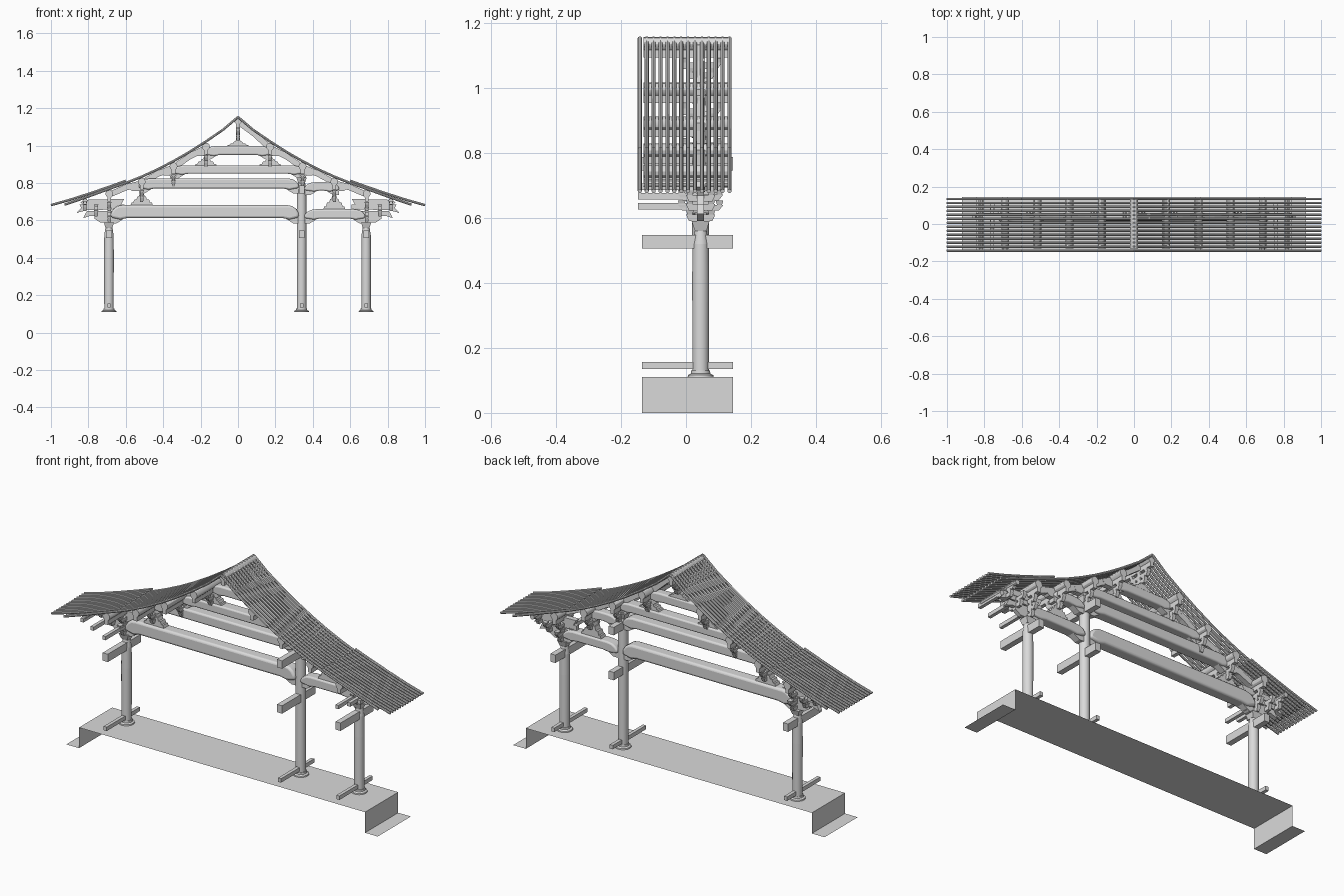
import bpy, bmesh
from mathutils import Vector

cube = bpy.data.objects.get("Cube")
if cube:
    bpy.data.objects.remove(cube, do_unlink=True)

grey = bpy.data.materials.new("plain grey")
grey.use_nodes = True
grey.diffuse_color = (0.7, 0.7, 0.7, 1)
grey.node_tree.nodes["Principled BSDF"].inputs["Base Color"].default_value = (0.7, 0.7, 0.7, 1)

YC = 0.045                  # centre plane of the frame
Y0, Y1 = -0.135, 0.145      # ends of the bay


def finish(name, bm, bevel=0, smooth=False):
    bmesh.ops.recalc_face_normals(bm, faces=bm.faces)
    mesh = bpy.data.meshes.new(name)
    bm.to_mesh(mesh)
    bm.free()
    ob = bpy.data.objects.new(name, mesh)
    bpy.context.collection.objects.link(ob)
    mesh.materials.append(grey)
    if bevel:
        mod = ob.modifiers.new("soft edges", "BEVEL")
        mod.width, mod.segments, mod.limit_method = bevel, 3, "ANGLE"
    if smooth:
        bpy.ops.object.select_all(action="DESELECT")
        ob.select_set(True)
        bpy.context.view_layer.objects.active = ob
        bpy.ops.object.shade_smooth_by_angle()
    return ob


def prism(name, pts, y0, y1, bevel=0):
    """Extrude an x-z outline along y."""
    bm = bmesh.new()
    face = bm.faces.new([bm.verts.new((x, y0, z)) for x, z in pts])
    out = bmesh.ops.extrude_face_region(bm, geom=[face])["geom"]
    for v in out:
        if isinstance(v, bmesh.types.BMVert):
            v.co.y = y1
    return finish(name, bm, bevel, bevel > 0)


def box(name, x0, x1, y0, y1, z0, z1, taper=1.0):
    """Box whose underside can be narrowed, as on a bearing block."""
    bm = bmesh.new()
    bmesh.ops.create_cube(bm, size=1)
    for v in bm.verts:
        k = taper if v.co.z < 0 else 1
        v.co = Vector(((x0 + x1) / 2 + v.co.x * k * (x1 - x0),
                       (y0 + y1) / 2 + v.co.y * k * (y1 - y0),
                       z0 if v.co.z < 0 else z1))
    return finish(name, bm)


def block(x, y, z, w=0.03, h=0.018):
    box("bearing_block", x - w / 2, x + w / 2, y - w / 2, y + w / 2, z, z + h, 0.65)


def lathe(name, x, y, rings, n=24):
    """Turned part from (radius, z) rings."""
    bm = bmesh.new()
    for (r0, z0), (r1, z1) in zip(rings, rings[1:]):
        geo = bmesh.ops.create_cone(bm, cap_ends=True, segments=n, radius1=r0, radius2=r1, depth=z1 - z0)
        bmesh.ops.translate(bm, verts=geo["verts"], vec=(x, y, (z0 + z1) / 2))
    return finish(name, bm, 0, True)


def rod(name, points, radius, res=2):
    """Round rod along a path, turned into a mesh."""
    curve = bpy.data.curves.new(name, "CURVE")
    curve.dimensions = "3D"
    curve.bevel_depth, curve.bevel_resolution, curve.use_fill_caps = radius, res, True
    sp = curve.splines.new("POLY")
    sp.points.add(len(points) - 1)
    for p, co in zip(sp.points, points):
        p.co = (*co, 1)
    curve.materials.append(grey)
    ob = bpy.data.objects.new(name, curve)
    bpy.context.collection.objects.link(ob)
    bpy.ops.object.select_all(action="DESELECT")
    ob.select_set(True)
    bpy.context.view_layer.objects.active = ob
    bpy.ops.object.convert(target="MESH")
    bpy.ops.object.shade_smooth_by_angle()
    return bpy.context.object


def moon_beam(name, x0, x1, z0, z1, w=0.06):
    """Cambered beam with rounded shoulders and small brackets under the ends."""
    h = z1 - z0
    half = [(0, z0 + h * .15), (0, z0 + h * .45), (.015, z0 + h * .75), (.035, z1 - h * .07), (.06, z1)]
    under = [(.085, z0 + h * .1), (.05, z0)]
    left = [(x0 + d, z) for d, z in under + half]
    right = [(x1 - d, z) for d, z in reversed(under + half)]
    prism(name, left + right, YC - w / 2, YC + w / 2, 0.012)
    for x, s in ((x0, 1), (x1, -1)):
        prism("end_bracket", [(x, z0 + .01), (x, z0 - .02), (x + s * .03, z0 - .02),
                              (x + s * .05, z0 - .008), (x + s * .075, z0 + .008)], YC - .018, YC + .018)


def cross_arm(x, z, half, h=0.02, w=0.02):
    """Bracket arm along y with a bearing block on each end."""
    box("cross_arm", x - w / 2, x + w / 2, YC - half, YC + half, z, z + h, 0.8)
    for y in (YC - half + .012, YC, YC + half - .012):
        block(x, y, z + h, 0.024, 0.014)


def stepped_saddle(x, z0, z1):
    """Symmetric stepped seat standing on a beam."""
    h = (z1 - z0) / 4
    right = []
    for i, w in enumerate((.06, .045, .028, .016)):
        right += [(x + w, z0 + i * h), (x + w - .006, z0 + (i + 1) * h)]
    left = [(2 * x - px, pz) for px, pz in reversed(right)]
    prism("stepped_saddle", right + left, YC - .02, YC + .02)


# Ground strip: a raised sheet with dropped, outturned ends
bm = bmesh.new()
path = [(-.92, 0), (-.845, 0), (-.845, .11), (.845, .11), (.845, 0), (.92, 0)]
rows = [[bm.verts.new((x, y, z)) for y in (Y0, Y1)] for x, z in path]
for a, b in zip(rows, rows[1:]):
    bm.faces.new((a[0], b[0], b[1], a[1]))
strip = finish("ground_strip", bm)
if strip.data.polygons[2].normal.z < 0:
    strip.data.flip_normals()

# Columns with bases and tie beams
for x, top in ((-.69, .56), (.34, .80), (.685, .56)):
    lathe("column", x, YC, [(.025, .125), (.026, top - .15), (.025, top - .04), (.019, top)])
    lathe("column_base", x, YC, [(.040, .11), (.039, .116), (.030, .121), (.029, .13)])
    box("upper_tie", x - .015, x + .015, Y0, Y1, .505, .547)
    box("floor_tie", x - .009, x + .009, Y0, Y1, .135, .156)
    block(x, YC, top, .055, .03)
box("high_tie", .325, .355, Y0, Y1, .745, .787)

# Cambered beams
moon_beam("main_beam", -.68, .325, .605, .682, .065)
moon_beam("second_beam", -.53, .325, .765, .825)
moon_beam("third_beam", -.35, .35, .845, .895)
moon_beam("top_beam", -.18, .18, .945, .998, .05)
moon_beam("side_beam", .355, .68, .605, .66)
moon_beam("upper_side_beam", .355, .54, .755, .805, .05)

# Round purlins with seats and their crosswise brackets
purlins = [(0, 1.135), (.172, .995), (.345, .89), (.515, .807), (.688, .742)]
for i, (px, z) in enumerate(purlins):
    for s in ((1, -1) if px else (1,)):
        x = s * px
        rod("purlin", [(x, -.13, z), (x, .13, z)], .021, 4)
        box("purlin_rail", x - .01, x + .01, -.13, .13, z - .042, z - .016)
        cross_arm(x, z - .078, .065)
        cross_arm(x, z - .108, .045)
        if 0 < i < 4:        # beam tails under the purlins
            prism("beam_tail", [(x - s * .03, z - .05), (x + s * .05, z - .05), (x + s * .07, z - .035),
                                (x + s * .06, z - .018), (x - s * .03, z - .014)], YC - .015, YC + .015)
        if i < 4:            # sloping brace down to the next purlin
            qx, qz = purlins[i + 1]
            mx, mz = (px + qx) / 2, (z + qz) / 2 + .004
            brace = [(px + .01, z + .005), (mx, mz + .014), (qx, qz + .012),
                     (qx - .02, qz - .012), (mx - .01, mz - .016), (px + .005, z - .03)]
            prism("sloping_brace", [(s * bx, bz) for bx, bz in brace], YC - .014, YC + .014)

# King post and stepped saddles
box("king_post", -.011, .011, YC - .011, YC + .011, .99, 1.10)
stepped_saddle(0, .995, 1.03)
for x in (-.172, .172):
    stepped_saddle(x, .89, .94)
stepped_saddle(-.515, .68, .745)
stepped_saddle(.515, .655, .735)
for x in (-.345, .345):
    block(x, YC, .822, .045, .025)

# Eave bracket sets
for s in (-1, 1):
    c = .688

    def arm(name, pts, w=.011):
        prism(name, [(s * x, z) for x, z in pts], YC - w, YC + w)

    arm("first_arm", [(c - .06, .625), (c - .05, .59), (c + .05, .59), (c + .08, .61), (c + .08, .625)])
    arm("second_arm", [(c - .085, .65), (c - .07, .625), (c + .10, .625), (c + .14, .612), (c + .12, .65)])
    arm("beaked_arm", [(c - .08, .685), (c - .08, .66), (c + .12, .655), (c + .175, .64),
                       (c + .15, .668), (c + .16, .685)])
    arm("eave_arm", [(c - .08, .715), (c - .06, .68), (c + .13, .68), (c + .155, .695), (c + .14, .71)], .014)
    for x, z in ((c, .59), (c + .07, .622), (c + .13, .65)):
        cross_arm(s * x, z, .045)
        cross_arm(s * x, z + .032, .07, .018)
        # long rails running forward from the bracket set
        box("eave_rail", s * x - .009, s * x + .009, -.148, YC, z + .035, z + .055)
    for x, z in ((c + .07, .645), (c + .13, .67), (c - .05, .645)):
        block(s * x, YC, z, .026, .018)
    rod("eave_purlin", [(s * (c + .13), -.13, .705), (s * (c + .13), .13, .705)], .013, 3)

    # Two layers of round rafters
    lower = [(0, 1.153), (.08, 1.085), (.172, 1.022), (.26, .966), (.345, .917),
             (.43, .873), (.515, .834), (.6, .80), (.688, .769), (.8, .728), (.928, .684)]
    upper = [(.6, .812), (.688, .78), (.8, .742), (.9, .71), (1.0, .682)]
    for name, prof in (("rafter", lower), ("flying_rafter", upper)):
        ob = rod(name, [(s * x, -.142, z) for x, z in prof], .0065, 2)
        rows = ob.modifiers.new("rows", "ARRAY")
        rows.count = 14
        rows.use_relative_offset, rows.use_constant_offset = False, True
        rows.constant_offset_displace = (0, .0212, 0)
